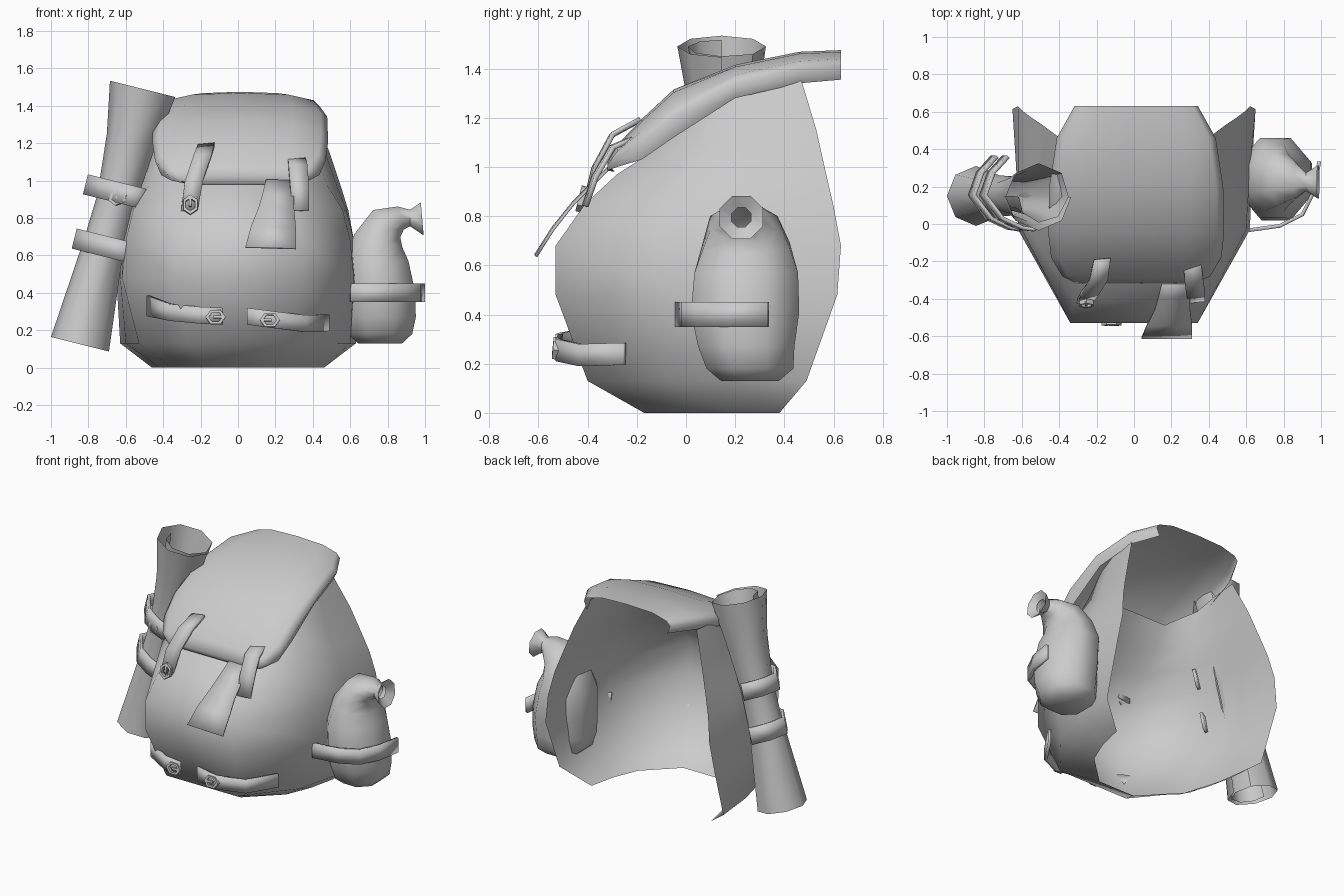
import bpy, bmesh, math
from mathutils import Vector, Matrix

if "Cube" in bpy.data.objects:
    bpy.data.objects.remove(bpy.data.objects["Cube"])

grey = bpy.data.materials.new("plain_grey")
grey.use_nodes = True
GREY = (0.6, 0.6, 0.6, 1)
grey.diffuse_color = GREY
grey.node_tree.nodes["Principled BSDF"].inputs["Base Color"].default_value = GREY


def finish(name, bm, angle=60, thick=0):
    bmesh.ops.recalc_face_normals(bm, faces=bm.faces)
    mesh = bpy.data.meshes.new(name)
    bm.to_mesh(mesh)
    bm.free()
    mesh.materials.append(grey)
    ob = bpy.data.objects.new(name, mesh)
    bpy.context.collection.objects.link(ob)
    if thick:
        mod = ob.modifiers.new("thickness", 'SOLIDIFY')
        mod.thickness = thick
        mod.offset = 0
    bpy.ops.object.select_all(action='DESELECT')
    ob.select_set(True)
    bpy.context.view_layer.objects.active = ob
    bpy.ops.object.shade_smooth_by_angle(angle=math.radians(angle))


def loft(name, rows, closed=False, caps=False, angle=60, thick=0):
    """Skin a list of point rows of equal length."""
    bm = bmesh.new()
    grid = [[bm.verts.new(p) for p in row] for row in rows]
    n = len(grid[0])
    for a, b in zip(grid, grid[1:]):
        for i in range(n if closed else n - 1):
            j = (i + 1) % n
            bm.faces.new((a[i], a[j], b[j], b[i]))
    if caps:
        bm.faces.new(grid[0])
    finish(name, bm, angle, thick)


def strap(name, path, across, widths, thick=0.02):
    """A flat ribbon along a path, spread along one direction."""
    side = Vector(across).normalized()
    rows = [(Vector(p) - side * w / 2, Vector(p) + side * w / 2)
            for p, w in zip(path, widths)]
    loft(name, rows, thick=thick, angle=40)


def buckle(name, place, facing, turn=0):
    """A six-sided frame with a prong across it."""
    bm = bmesh.new()
    frame = [Vector((math.cos(k * math.tau / 6), 0.8 * math.sin(k * math.tau / 6), 0))
             for k in range(6)]
    tube = [[bm.verts.new((p.x * r, p.y * r, h)) for r, h in
             ((0.054, -0.012), (0.054, 0.012), (0.036, 0.012), (0.036, -0.012))]
            for p in frame]
    for k in range(6):
        a, b = tube[k], tube[(k + 1) % 6]
        for i in range(4):
            j = (i + 1) % 4
            bm.faces.new((a[i], a[j], b[j], b[i]))
    bmesh.ops.create_cube(bm, size=1, matrix=Matrix.Translation((0.02, 0, 0.005))
                          @ Matrix.Diagonal((0.06, 0.014, 0.014, 1)))
    rot = Vector(facing).to_track_quat('Z', 'Y').to_matrix().to_4x4()
    bm.transform(Matrix.Translation(place) @ rot @ Matrix.Rotation(turn, 4, 'Z'))
    finish(name, bm, 30)


# Bag shell, open at the back, top and bottom: back, middle, side, front points
shell = [
    (0.00, 0.00, (0.46, 0.38), (0.42, 0.20), (0.35, 0.03), (0.14, -0.17)),
    (0.13, 0.13, (0.63, 0.49), (0.60, 0.20), (0.53, -0.08), (0.27, -0.40)),
    (0.48, 0.48, (0.65, 0.615), (0.63, 0.30), (0.62, -0.03), (0.34, -0.53)),
    (0.68, 0.68, (0.62, 0.63), (0.62, 0.30), (0.60, -0.03), (0.34, -0.53)),
    (0.84, 0.85, (0.59, 0.60), (0.58, 0.30), (0.56, -0.03), (0.32, -0.41)),
    (0.97, 0.97, (0.55, 0.57), (0.53, 0.28), (0.48, 0.00), (0.29, -0.28)),
    (1.15, 1.06, (0.49, 0.53), (0.47, 0.27), (0.42, 0.05), (0.27, -0.14)),
    (1.35, 1.20, (0.41, 0.47), (0.41, 0.30), (0.39, 0.15), (0.25, 0.00)),
]
rows = []
for zb, zf, *half in shell:
    right = [(x, y, zb + (zf - zb) * (i / 3) ** 2) for i, (x, y) in enumerate(half)]
    rows.append(right + [(-x, y, z) for x, y, z in reversed(right)])
loft("bag_shell", rows, angle=80)

# Top flap: depth, crown height, half width, skirt height
flap = [
    (0.63, 1.475, 0.33, 1.355), (0.46, 1.468, 0.425, 1.34), (0.20, 1.415, 0.465, 1.28),
    (-0.05, 1.315, 0.47, 1.12), (-0.18, 1.195, 0.455, 1.03), (-0.28, 1.09, 0.395, 1.0),
    (-0.32, 1.02, 0.32, 0.985), (-0.29, 0.98, 0.29, 0.98),
]
rows = []
for y, z, w, low in flap:
    drop = z - low
    half = [(w * 0.93, low), (w, low + drop * 0.45), (w * 0.92, z - drop * 0.3),
            (w * 0.6, z - drop * 0.06)]
    rows.append([(x + 0.012, y, h) for x, h in half] + [(0.012, y, z)]
                + [(0.012 - x, y, h) for x, h in reversed(half)])
loft("top_flap", rows, angle=100)

# Rolled mat: a flared spiral sheet
axis = [((-0.51, 0.145, 1.49), 0.18), ((-0.57, 0.15, 1.22), 0.135),
        ((-0.65, 0.15, 0.90), 0.105), ((-0.72, 0.15, 0.65), 0.11),
        ((-0.845, 0.15, 0.125), 0.16)]
lean = Vector((0.25, 0, 1)).normalized()
out = Vector((1, 0, -0.25)).normalized()
deep = Vector((0, 1, 0))
rows = []
for c, r in axis:
    row = []
    for k in range(13):
        a = -math.tau * k / 8
        f = r * (1 - 0.08 * max(0, k - 7))
        row.append(Vector(c) + out * f * math.cos(a) + deep * f * math.sin(a))
    rows.append(row)
loft("rolled_mat", rows, angle=50)

# Open bands that hook round the mat from the bag
hook = [(0.20, -0.13), (0.13, -0.185), (0.07, -0.175), (-0.04, -0.125), (-0.135, 0.0),
        (-0.09, 0.12), (-0.01, 0.205)]
for name, c in (("upper", (-0.675, 0.155, 0.945)), ("lower", (-0.735, 0.155, 0.655))):
    strap(name + "_mat_band", [Vector(c) + out * u + deep * v for u, v in hook],
          lean, [0.11] * 7)
buckle("mat_buckle", (-0.64, -0.005, 0.91), (-0.4, -1, 0.1), 0.3)

# Flask: sections along a path that bends outward into the neck
flask = [
    (0.76, 0.26, 0.13, 0.12, 0.12, 0), (0.76, 0.26, 0.18, 0.175, 0.18, 0),
    (0.76, 0.245, 0.27, 0.195, 0.20, 0), (0.76, 0.24, 0.41, 0.19, 0.225, 0),
    (0.74, 0.245, 0.57, 0.175, 0.215, 0), (0.75, 0.245, 0.68, 0.135, 0.18, 15),
    (0.795, 0.235, 0.77, 0.105, 0.14, 45), (0.87, 0.23, 0.80, 0.065, 0.09, 75),
    (0.92, 0.225, 0.80, 0.045, 0.05, 90), (0.985, 0.225, 0.795, 0.09, 0.09, 85),
    (0.95, 0.225, 0.795, 0.04, 0.04, 90),
]
rows = []
for x, y, z, rx, ry, tilt in flask:
    t = math.radians(tilt)
    ring = []
    for k in range(8):
        a = math.tau * (k + 0.5) / 8
        u = rx * math.cos(a) * 1.06
        ring.append((x + u * math.cos(t), y + ry * 1.06 * math.sin(a), z - u * math.sin(t)))
    rows.append(ring)
loft("flask", rows, closed=True, caps=True, angle=55)

# Belt round the flask
belt = [(0.60, -0.035), (0.78, -0.01), (0.90, 0.05), (0.965, 0.18), (0.99, 0.335)]
strap("flask_belt", [(x, y, 0.40) for x, y in belt], (0, 0, 1), [0.1] * 5)

# Lower front straps
strap("lower_right_strap", [(-0.48, -0.25, 0.33), (-0.36, -0.43, 0.295), (-0.20, -0.51, 0.28),
                            (-0.08, -0.52, 0.275)], (0, 0, 1), (0.11, 0.09, 0.09, 0.09))
strap("lower_left_strap", [(0.05, -0.51, 0.275), (0.20, -0.52, 0.255), (0.36, -0.43, 0.235),
                           (0.48, -0.25, 0.24)], (0, 0, 1), (0.09, 0.09, 0.09, 0.09))
buckle("lower_right_buckle", (-0.12, -0.53, 0.27), (0, -1, 0.1))
buckle("lower_left_buckle", (0.17, -0.53, 0.255), (0, -1, 0.1), math.pi)

# Flap straps
strap("flap_right_strap", [(-0.17, -0.19, 1.19), (-0.19, -0.30, 1.13), (-0.235, -0.37, 1.0),
                           (-0.26, -0.41, 0.84)], (1, 0.1, 0.1), (0.09, 0.1, 0.1, 0.09))
strap("flap_left_strap", [(0.31, -0.18, 1.13), (0.32, -0.30, 1.08), (0.33, -0.37, 0.96),
                          (0.335, -0.41, 0.84)], (1, 0.1, 0), (0.09, 0.1, 0.1, 0.09))
buckle("flap_buckle", (-0.255, -0.425, 0.87), (0, -1, 0.25), math.pi / 2)

# Hanging cloth
strap("hanging_cloth", [(0.225, -0.31, 1.0), (0.215, -0.39, 0.92), (0.205, -0.46, 0.85),
                        (0.19, -0.54, 0.75), (0.175, -0.61, 0.64)], (1, 0, -0.03),
      (0.15, 0.17, 0.19, 0.24, 0.27), 0.012)
